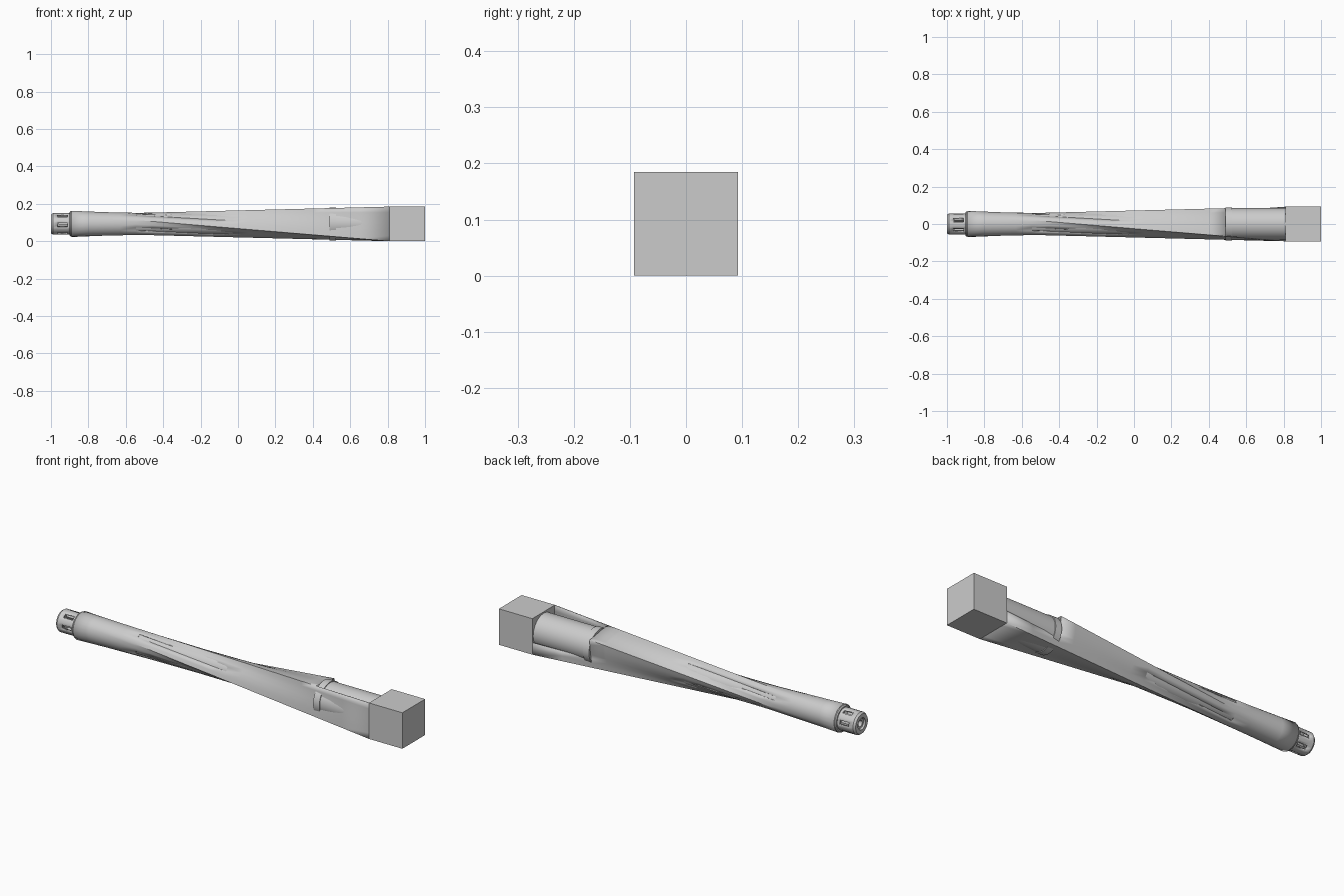
import bpy, bmesh, math
from mathutils import Vector

if "Cube" in bpy.data.objects:
    bpy.data.objects.remove(bpy.data.objects["Cube"])

AXIS_Z = 0.0925      # height of the long axis
HALF = 0.0925        # half width of the square block
X_BACK, X_FRONT, X_STEP = 0.81, -0.89, 0.49


def finish(name, bm, smooth=True):
    bmesh.ops.recalc_face_normals(bm, faces=bm.faces)
    mesh = bpy.data.meshes.new(name)
    bm.to_mesh(mesh)
    bm.free()
    ob = bpy.data.objects.new(name, mesh)
    bpy.context.collection.objects.link(ob)
    if smooth:
        bpy.context.view_layer.objects.active = ob
        ob.select_set(True)
        bpy.ops.object.shade_smooth_by_angle(angle=math.radians(30))
        ob.select_set(False)
    return ob


def lathe(name, profile, n=32, skip=None):
    """Revolve (x, radius) points round the long axis."""
    bm = bmesh.new()
    rings = []
    for x, r in profile:
        rings.append([bm.verts.new((x, r * math.cos((k + .5) * math.tau / n),
                                    AXIS_Z + r * math.sin((k + .5) * math.tau / n)))
                      for k in range(n)])
    for i in range(len(rings) - 1):
        for k in range(n):
            if skip and skip(i, k):
                continue
            j = (k + 1) % n
            bm.faces.new((rings[i][k], rings[i][j], rings[i + 1][j], rings[i + 1][k]))
    return finish(name, bm)


def solidify(ob, t, offset=-1):
    m = ob.modifiers.new("thickness", 'SOLIDIFY')
    m.thickness, m.offset = t, offset


# Square end block
bm = bmesh.new()
bmesh.ops.create_cube(bm, size=1)
for v in bm.verts:
    v.co = Vector((0.905 + v.co.x * 0.19, v.co.y * 2 * HALF, AXIS_Z + v.co.z * 2 * HALF))
finish("end_block", bm, False)

# Thick rear cylinder with its collar, showing through the shell
lathe("rear_cylinder", [(0.82, 0.085), (0.525, 0.085), (0.525, 0.089),
                        (0.49, 0.089), (0.49, 0.05)], 48)

# Slim tapered core running to the front
lathe("inner_core", [(0.50, 0.064), (0.1, 0.059), (-0.4, 0.056), (-0.9, 0.054)], 32)

# Twisted shell: straight strips from a square to a circle turned by 90 degrees
DIV, ROWS, END_R = 6, 16, 0.070
N = 4 * DIV


def square_point(k):
    side, f = divmod(k % N, DIV)
    a = Vector((HALF, -HALF + 2 * HALF * f / DIV))
    ang = side * math.pi / 2
    c, s = math.cos(ang), math.sin(ang)
    return Vector((a.x * c - a.y * s, a.x * s + a.y * c))


def shell_point(k, x):
    t = (X_BACK - x) / (X_BACK - X_FRONT)
    p = square_point(k)
    ang = math.atan2(p.y, p.x) - math.pi / 2
    q = p * (1 - t) + Vector((math.cos(ang), math.sin(ang))) * END_R * t
    return Vector((x, q.x, AXIS_Z + q.y))


bm = bmesh.new()
xs = [X_BACK, 0.65, X_STEP]
xs += [X_STEP + (X_FRONT - X_STEP) * i / ROWS for i in range(1, ROWS + 1)]
grid = [[bm.verts.new(shell_point(k, x)) for k in range(N)] for x in xs]
for i in range(len(xs) - 1):
    for k in range(N):
        # the top and upper back are open over the rear cylinder
        if i < 2 and 2 <= k < 2 * DIV:
            continue
        # one long narrow slit per side
        if k % DIV == 3 and 8 <= i < 14:
            continue
        j = (k + 1) % N
        bm.faces.new((grid[i][k], grid[i][j], grid[i + 1][j], grid[i + 1][k]))
bmesh.ops.delete(bm, geom=[v for v in bm.verts if not v.link_faces], context='VERTS')
shell = finish("twisted_shell", bm)
solidify(shell, 0.003)

# Front collar closing the shell
lathe("front_collar", [(-0.86, 0.05), (-0.875, 0.068), (-0.895, 0.068),
                       (-0.90, 0.063), (-0.90, 0.045)])

# Slotted tip: a tube with side windows and an open bore
tip = lathe("slotted_tip", [(-0.89, 0.057), (-0.912, 0.057), (-0.965, 0.057),
                            (-0.99, 0.057), (-1.0, 0.050), (-1.0, 0.030), (-0.97, 0.030)],
            30, skip=lambda i, k: i == 1 and (k + 1) % 5 < 2)
solidify(tip, 0.010)

# Narrow inner tube and crossed ribs inside the tip
lathe("bore_tube", [(-0.88, 0.026), (-0.992, 0.026), (-0.992, 0.016), (-0.88, 0.016)], 24)
for n in range(3):
    bm = bmesh.new()
    bmesh.ops.create_cube(bm, size=1)
    a = n * math.pi / 3
    for v in bm.verts:
        x, y, z = v.co.x * 0.05, v.co.y * 0.096, v.co.z * 0.008
        v.co = (-0.935 + x, y * math.cos(a) - z * math.sin(a),
                AXIS_Z + y * math.sin(a) + z * math.cos(a))
    finish("tip_rib_%d" % (n + 1), bm, False)
